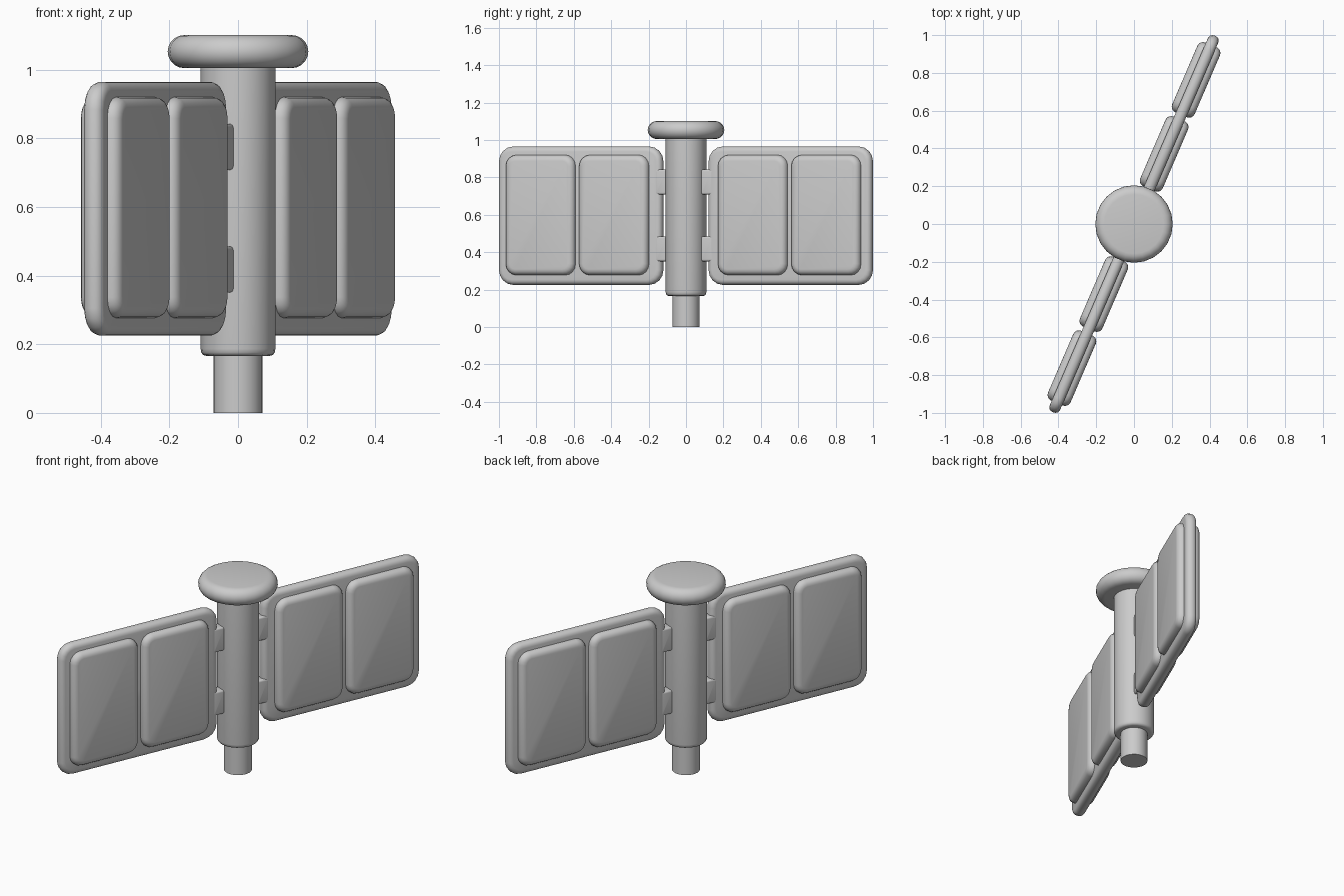
import bpy, bmesh, math
from mathutils import Matrix

if "Cube" in bpy.data.objects:
    bpy.data.objects.remove(bpy.data.objects["Cube"])

ANGLE = math.radians(66.7)   # direction of the wings seen from above


def finish(bm, name):
    bmesh.ops.recalc_face_normals(bm, faces=bm.faces)
    me = bpy.data.meshes.new(name)
    bm.to_mesh(me)
    bm.free()
    ob = bpy.data.objects.new(name, me)
    bpy.context.collection.objects.link(ob)
    bpy.context.view_layer.objects.active = ob
    bpy.ops.object.select_all(action='DESELECT')
    ob.select_set(True)
    bpy.ops.object.shade_smooth_by_angle(angle=math.radians(40))
    return ob


def slab(name, u0, u1, z0, z1, thick, corner, rim, turn):
    """Rounded slab standing in the plane of the wing."""
    bm = bmesh.new()
    bmesh.ops.create_cube(bm, size=1)
    bmesh.ops.scale(bm, vec=(u1 - u0, thick, z1 - z0), verts=bm.verts)
    # round the four outline corners
    across = [e for e in bm.edges
              if abs(e.verts[0].co.y - e.verts[1].co.y) > thick * 0.5]
    bmesh.ops.bevel(bm, geom=across, offset=corner, segments=4, profile=0.5,
                    affect='EDGES')
    # round the front and back rims
    bm.normal_update()
    faces = [f for f in bm.faces if abs(f.normal.y) > 0.9]
    rims = list({e for f in faces for e in f.edges})
    bmesh.ops.bevel(bm, geom=rims, offset=rim, segments=4, profile=0.5,
                    affect='EDGES')
    bm.transform(Matrix.Rotation(ANGLE + turn, 4, 'Z') @
                 Matrix.Translation(((u0 + u1) / 2, 0, (z0 + z1) / 2)))
    return finish(bm, name)


def lathe(name, profile, sides=24):
    """Closed turned solid from (radius, z) points, bottom to top."""
    bm = bmesh.new()
    rings = [[bm.verts.new((r * math.cos(2 * math.pi * i / sides),
                            r * math.sin(2 * math.pi * i / sides), z))
              for i in range(sides)] for r, z in profile]
    for a, b in zip(rings, rings[1:]):
        for i in range(sides):
            j = (i + 1) % sides
            bm.faces.new((a[i], a[j], b[j], b[i]))
    bm.faces.new(rings[0][::-1])
    bm.faces.new(rings[-1])
    return finish(bm, name)


# central post
lathe("bottom_pin", [(0.072, 0), (0.072, 0.2)])
lathe("post", [(0.092, 0.166), (0.102, 0.169), (0.107, 0.176), (0.109, 0.187),
               (0.109, 1.03)])

# mushroom cap with a rounded rim
rim = [(0.157 + 0.048 * math.cos(math.radians(a)),
        1.053 + 0.048 * math.sin(math.radians(a))) for a in range(-90, 91, 18)]
lathe("cap", rim)

# two wings: frame, raised panels on both faces, hinges
for side, turn in (("back", 0), ("front", math.pi)):
    slab(side + "_frame", 0.135, 1.085, 0.225, 0.965, 0.06, 0.08, 0.027, turn)
    for n, (u0, u1) in enumerate(((0.203, 0.605), (0.63, 1.032))):
        slab(f"{side}_panel_{n + 1}", u0, u1, 0.277, 0.92, 0.13, 0.06, 0.032, turn)
    for n, z in enumerate((0.418, 0.775)):
        slab(f"{side}_hinge_{n + 1}", 0.095, 0.17, z - 0.067, z + 0.067,
             0.06, 0.012, 0.01, turn)
